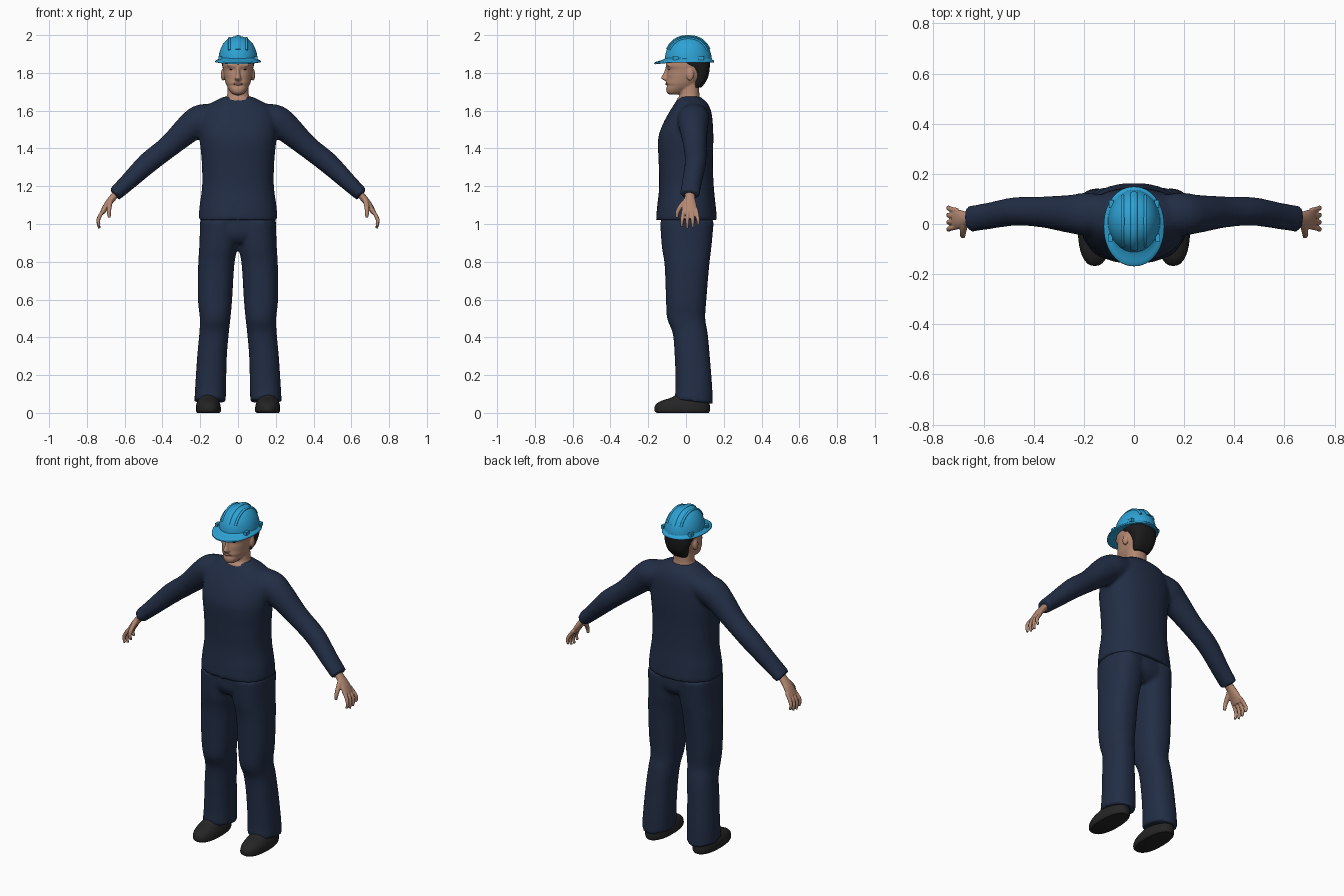
import bpy, bmesh, math
from mathutils import Vector

if "Cube" in bpy.data.objects:
    bpy.data.objects.remove(bpy.data.objects["Cube"], do_unlink=True)


def material(name, rgb):
    m = bpy.data.materials.new(name)
    m.use_nodes = True
    m.diffuse_color = (*rgb, 1)
    m.node_tree.nodes["Principled BSDF"].inputs["Base Color"].default_value = (*rgb, 1)
    return m


navy = material("navy cloth", (0.016, 0.027, 0.06))
skin = material("skin", (0.46, 0.25, 0.17))
lip = material("lip", (0.34, 0.15, 0.11))
dark = material("dark hair", (0.012, 0.011, 0.011))
black = material("black leather", (0.018, 0.018, 0.018))
blue = material("blue plastic", (0.027, 0.36, 0.66))


def smooth_path(keys, steps):
    """Catmull-Rom interpolation of equal-length tuples."""
    out = []
    for i in range(len(keys) - 1):
        a, b, c, d = (keys[max(0, min(len(keys) - 1, i + k))] for k in (-1, 0, 1, 2))
        for s in range(steps):
            t = s / steps
            out.append([q + t / 2 * (r - p + t * (2 * p - 5 * q + 4 * r - w + t * (3 * (q - r) + w - p)))
                        for p, q, r, w in zip(a, b, c, d)])
    return out + [list(keys[-1])]


def skin_rings(bm, rings):
    """Bridge rings of points and cap both ends."""
    loops = [[bm.verts.new(p) for p in r] for r in rings]
    n = len(loops[0])
    for a, b in zip(loops, loops[1:]):
        for i in range(n):
            bm.faces.new((a[i], a[(i + 1) % n], b[(i + 1) % n], b[i]))
    bm.faces.new(loops[0][::-1])
    bm.faces.new(loops[-1])


def oval(n, power):
    for i in range(n):
        a = 2 * math.pi * i / n
        c, s = math.cos(a), math.sin(a)
        yield (math.copysign(abs(c) ** (2 / power), c), math.copysign(abs(s) ** (2 / power), s))


def stack(bm, keys, side=1, power=2.3, n=32, steps=4):
    """Level slices given as (z, x min, x max, y min, y max)."""
    rings = []
    for z, x0, x1, y0, y1 in smooth_path(keys, steps):
        rings.append([(side * ((x0 + x1) / 2 + u * (x1 - x0) / 2),
                       (y0 + y1) / 2 + v * (y1 - y0) / 2, z) for u, v in oval(n, power)])
    skin_rings(bm, rings)


def column(bm, keys, **kw):
    """Slices symmetric in x, given as (z, half width, y min, y max)."""
    stack(bm, [(z, -w, w, y0, y1) for z, w, y0, y1 in keys], **kw)


def tube(bm, keys, side=1, ref=(0, 1, 0), n=20, steps=4):
    """Limb along a path of (x, y, z, radius along ref, other radius)."""
    pts = smooth_path(keys, steps)
    rings = []
    for i, p in enumerate(pts):
        t = (Vector(pts[min(i + 1, len(pts) - 1)][:3]) - Vector(pts[max(i - 1, 0)][:3])).normalized()
        u = Vector(ref)
        u = (u - t * u.dot(t)).normalized()
        v = t.cross(u)
        ring = [Vector(p[:3]) + u * a * p[3] + v * b * p[4] for a, b in oval(n, 2)]
        rings.append([(side * q.x, q.y, q.z) for q in ring])
    skin_rings(bm, rings)


def ball(bm, centre, size):
    made = bmesh.ops.create_uvsphere(bm, u_segments=16, v_segments=10, radius=1)["verts"]
    bmesh.ops.scale(bm, vec=size, verts=made)
    bmesh.ops.translate(bm, vec=centre, verts=made)


def finish(name, bm, mat, voxel=0, relax=4):
    """Make the object; a voxel size fuses overlapping parts into one skin."""
    bmesh.ops.recalc_face_normals(bm, faces=bm.faces[:])
    me = bpy.data.meshes.new(name)
    bm.to_mesh(me)
    bm.free()
    me.materials.append(mat)
    ob = bpy.data.objects.new(name, me)
    bpy.context.collection.objects.link(ob)
    bpy.ops.object.select_all(action="DESELECT")
    ob.select_set(True)
    bpy.context.view_layer.objects.active = ob
    bpy.ops.object.shade_smooth_by_angle(angle=math.radians(40))
    if voxel:
        r = ob.modifiers.new("fuse", "REMESH")
        r.mode, r.voxel_size, r.use_smooth_shade = "VOXEL", voxel, True
        s = ob.modifiers.new("relax", "SMOOTH")
        s.factor, s.iterations = 0.5, relax
    return ob


# Shirt: body and both sleeves fused
bm = bmesh.new()
column(bm, [(1.02, .21, -.16, .165), (1.1, .203, -.152, .157), (1.2, .19, -.142, .147),
            (1.33, .192, -.145, .142), (1.45, .203, -.148, .145), (1.53, .205, -.122, .142),
            (1.59, .19, -.09, .135), (1.635, .15, -.062, .117), (1.66, .105, -.045, .092),
            (1.675, .075, -.03, .075)], n=48)
for side in (1, -1):
    tube(bm, [(.1, .045, 1.585, .07, .055), (.19, .04, 1.555, .085, .08), (.25, .04, 1.515, .077, .077),
              (.365, .048, 1.412, .062, .06), (.475, .05, 1.325, .057, .057),
              (.58, .032, 1.225, .053, .046), (.655, .02, 1.155, .053, .038)], side, n=28)
finish("shirt", bm, navy, .01, 8)

# Trousers: hips and both legs fused
bm = bmesh.new()
column(bm, [(.9, .1, -.1, .1), (.95, .19, -.13, .14), (1.06, .19, -.13, .14)])
for side in (1, -1):
    stack(bm, [(1.02, .0, .2, -.138, .148), (.88, .004, .205, -.128, .135), (.78, .02, .211, -.113, .123),
               (.6, .031, .212, -.106, .108), (.5, .04, .202, -.1, .102), (.42, .049, .205, -.07, .115),
               (.3, .059, .216, -.06, .126), (.15, .063, .226, -.055, .138),
               (.06, .065, .231, -.06, .142)], side, n=36)
for v in bm.verts:
    if v.co.z < .1:
        v.co.z -= .12 * (v.co.y - .04)
finish("trousers", bm, navy, .01, 5)

for side, word in ((1, "left"), (-1, "right")):
    # Shoe with rounded toe
    bm = bmesh.new()
    stack(bm, [(0, .098, .216, -.155, .12), (.012, .09, .223, -.167, .126), (.04, .093, .222, -.163, .126),
               (.062, .1, .215, -.135, .122), (.085, .108, .205, -.07, .115), (.12, .115, .2, -.03, .11)], side)
    finish(word + "_shoe", bm, black)

    # Hand: palm, four fingers and thumb fused
    bm = bmesh.new()
    tube(bm, [(.625, .02, 1.18, .026, .022), (.665, .02, 1.137, .028, .019), (.695, .019, 1.098, .038, .017),
              (.718, .018, 1.06, .041, .013)], side)
    for k, drop in enumerate((.01, 0, .004, .018)):
        off = -.032 + .022 * k
        tube(bm, [(.705, .02 + off, 1.08, .01, .01), (.73, .02 + off * 1.15, 1.045, .0105, .0105),
                  (.74, .02 + off * 1.3, 1.012 + drop / 2, .0095, .0095),
                  (.734, .02 + off * 1.3, .977 + drop, .007, .007)], side, n=12)
    tube(bm, [(.675, 0, 1.125, .014, .014), (.682, -.032, 1.088, .013, .013),
              (.683, -.046, 1.06, .011, .011), (.681, -.048, 1.034, .008, .008)], side, n=12)
    finish(word + "_hand", bm, skin, .004, 2)

# Head: skull, neck, nose, brow and ears fused
bm = bmesh.new()
column(bm, [(1.686, .022, -.09, -.035), (1.695, .036, -.101, -.01), (1.715, .051, -.105, .025),
            (1.733, .06, -.1, .05), (1.745, .065, -.105, .065), (1.765, .07, -.102, .085),
            (1.79, .075, -.102, .105), (1.818, .079, -.098, .115), (1.842, .082, -.107, .118),
            (1.9, .08, -.09, .115)], n=40)
column(bm, [(1.6, .09, -.03, .09), (1.655, .076, -.05, .08), (1.675, .06, -.036, .072),
            (1.71, .055, -.032, .07), (1.77, .055, -.03, .07)])
column(bm, [(1.757, .011, -.11, -.085), (1.768, .018, -.129, -.085), (1.778, .014, -.131, -.085),
            (1.8, .01, -.118, -.08), (1.835, .009, -.107, -.08)], n=16)
for side in (1, -1):
    ball(bm, (side * .08, .022, 1.79), (.011, .02, .032))
    ball(bm, (side * .034, -.088, 1.84), (.026, .014, .008))
finish("head", bm, skin, .005, 3)

# Face details
bm = bmesh.new()
ball(bm, (0, -.1, 1.741), (.024, .009, .007))
finish("lips", bm, lip)
bm = bmesh.new()
for side in (1, -1):
    ball(bm, (side * .032, -.088, 1.819), (.012, .006, .004))
finish("eyes", bm, dark)

# Hair below the helmet
bm = bmesh.new()
column(bm, [(1.722, .045, .035, .08), (1.745, .058, .04, .1), (1.775, .066, .045, .116),
            (1.81, .076, .03, .124), (1.832, .082, .0, .126), (1.85, .086, -.045, .127),
            (1.885, .085, -.06, .122)], power=2.5)
finish("hair", bm, dark)

# Helmet shell
MID, RX, RY, BASE, TALL, BULGE = .012, .104, .125, 1.862, .132, .85


def dome_height(x, y):
    rho = math.hypot(x / RX, (y - MID) / RY)
    return BASE + TALL * math.sqrt(max(0, 1 - rho ** (2 / BULGE)))


bm = bmesh.new()
rings = []
for i in range(15):
    t = math.pi / 2 * i / 14.3
    k = math.cos(t) ** BULGE
    rings.append((BASE + TALL * math.sin(t), RX * k, MID - RY * k, MID + RY * k))
column(bm, rings, power=2, n=48, steps=1)
finish("helmet_shell", bm, blue)

# Helmet brim, dipping toward the front
bm = bmesh.new()
column(bm, [(1.857, .1, -.115, .13), (1.854, .117, -.163, .145), (1.859, .121, -.168, .149),
            (1.866, .118, -.163, .146), (1.872, .106, -.13, .138), (1.882, .1, -.105, .132)],
       power=2.1, n=48, steps=2)
for v in bm.verts:
    v.co.z -= .1 * max(0, -v.co.y - .08)
finish("helmet_brim", bm, blue)

# Raised ribs running front to back
bm = bmesh.new()
for x, reach, wide in ((-.045, .8, .007), (0, .9, .014), (.045, .8, .007)):
    ys = [MID + RY * reach * (j / 8 - 1) for j in range(17)]
    tube(bm, [(x, y, dome_height(x, y), wide, .006) for y in ys], ref=(1, 0, 0), n=12, steps=1)
finish("helmet_ribs", bm, blue)

# Strap lugs on the helmet sides
bm = bmesh.new()
for x in (-1, 1):
    for y in (-.055, .08):
        made = bmesh.ops.create_cube(bm, size=1)["verts"]
        bmesh.ops.scale(bm, vec=(.018, .03, .02), verts=made)
        bmesh.ops.translate(bm, vec=(x * (.095 if y < 0 else .09), y, 1.878), verts=made)
finish("helmet_lugs", bm, blue)
